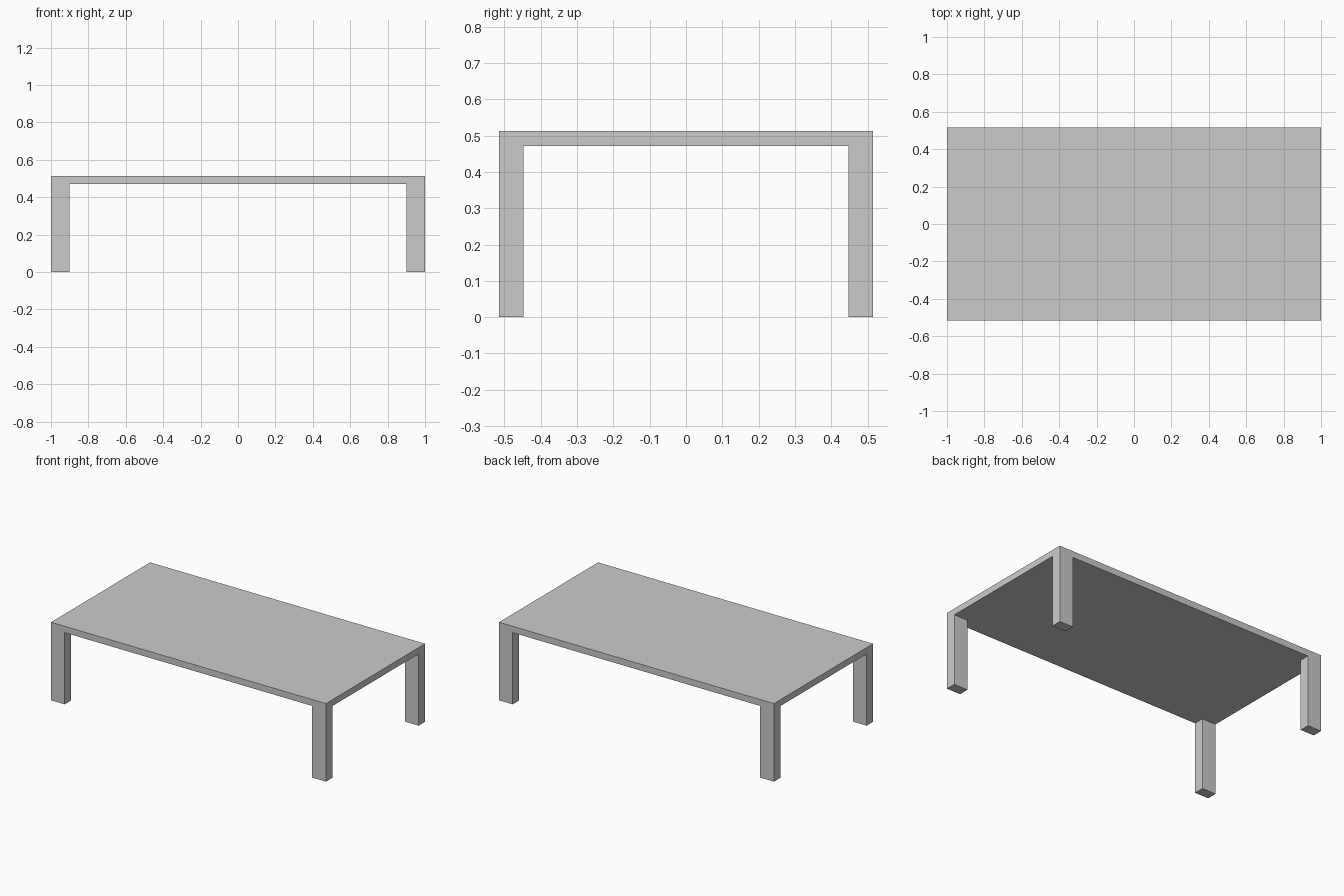
import bpy

if "Cube" in bpy.data.objects:
    bpy.data.objects.remove(bpy.data.objects["Cube"])

LENGTH, DEPTH, HEIGHT = 2.0, 1.03, 0.513
TOP_THICK = 0.042
LEG_X, LEG_Y = 0.10, 0.067


def box(name, size, center):
    """Add a flat-shaded box with its real size stored in the mesh."""
    bpy.ops.mesh.primitive_cube_add(size=1, location=center)
    obj = bpy.context.object
    obj.name = name
    obj.scale = size
    bpy.ops.object.transform_apply(location=False, rotation=False, scale=True)
    return obj


# Thin slab top, flush with the outer leg faces
box("tabletop", (LENGTH, DEPTH, TOP_THICK), (0, 0, HEIGHT - TOP_THICK / 2))

# Four rectangular corner legs
leg_height = HEIGHT - TOP_THICK
for side, sx in (("left", -1), ("right", 1)):
    for end, sy in (("front", -1), ("back", 1)):
        box(f"{end}_{side}_leg", (LEG_X, LEG_Y, leg_height),
            (sx * (LENGTH - LEG_X) / 2, sy * (DEPTH - LEG_Y) / 2, leg_height / 2))
